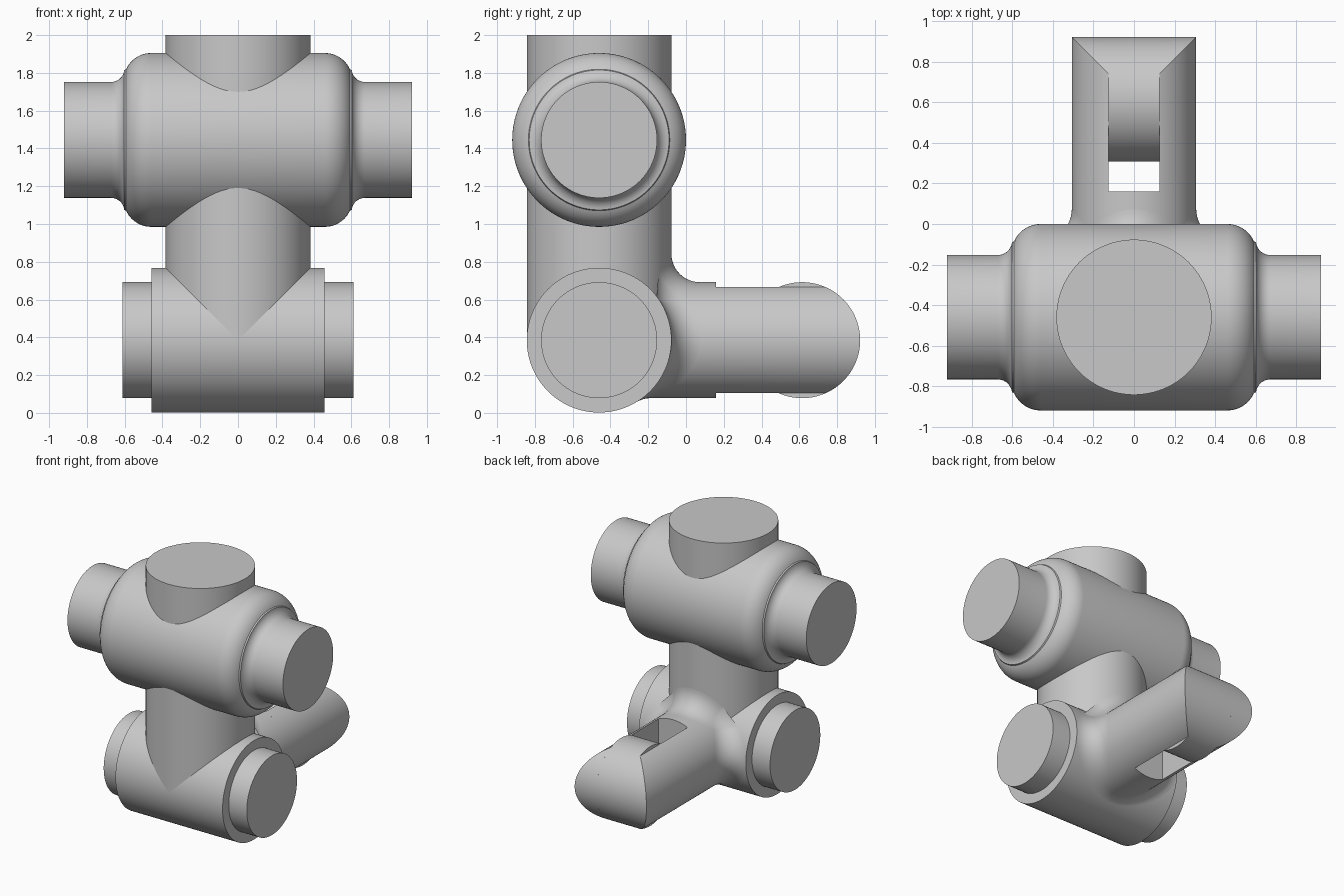
import bpy, bmesh
from math import sin, cos, pi, sqrt, acos
from mathutils import Vector

cube = bpy.data.objects.get("Cube")
if cube:
    bpy.data.objects.remove(cube, do_unlink=True)

GREY = bpy.data.materials.new("plain grey")
GREY.use_nodes = True
colour = (0.58, 0.58, 0.58, 1)
GREY.diffuse_color = colour
GREY.node_tree.nodes["Principled BSDF"].inputs["Base Color"].default_value = colour

STEM_Y = -0.46      # y of the stem and both cross pipes
LOW_Z = 0.385       # height of the lower pipe and the arm
BODY_R = 0.383      # stem and lower pipe radius
ARM_R = 0.307       # arm and end stub radius
FILLET = 0.15
SLOT_X = 0.125      # half width of the slot
SLOT_Y = 0.16
HINGE_Y = 0.615
SIDES = 128


def loft(name, sections, closed, wrap):
    """Skin equal-length point rows; closed joins row ends, wrap joins last row to first."""
    bm = bmesh.new()
    rows = [[bm.verts.new(p) for p in s] for s in sections]
    n = len(rows[0])
    for i in range(len(rows) if wrap else len(rows) - 1):
        a, b = rows[i], rows[(i + 1) % len(rows)]
        for j in range(n if closed else n - 1):
            k = (j + 1) % n
            bm.faces.new((a[j], a[k], b[k], b[j]))
    bmesh.ops.remove_doubles(bm, verts=bm.verts, dist=1e-5)
    bmesh.ops.recalc_face_normals(bm, faces=bm.faces)
    mesh = bpy.data.meshes.new(name)
    bm.to_mesh(mesh)
    bm.free()
    mesh.materials.append(GREY)
    ob = bpy.data.objects.new(name, mesh)
    bpy.context.collection.objects.link(ob)
    bpy.ops.object.select_all(action='DESELECT')
    ob.select_set(True)
    bpy.context.view_layer.objects.active = ob
    bpy.ops.object.shade_smooth_by_angle()
    return ob


def lathe(name, centre, axis, profile):
    """Revolve (distance along axis, radius) points about an axis through centre."""
    axis = Vector(axis)
    u = axis.orthogonal().normalized()
    v = axis.cross(u)
    profile = [(profile[0][0], 0)] + profile + [(profile[-1][0], 0)]
    sections = []
    for i in range(SIDES):
        t = 2 * pi * i / SIDES
        out = u * cos(t) + v * sin(t)
        sections.append([Vector(centre) + axis * d + out * r for d, r in profile])
    return loft(name, sections, False, True)


def both_ends(half):
    return [(-d, r) for d, r in reversed(half)] + half


# Upper body with rounded shoulders blending into its end stubs
shoulder = [(0.46 + 0.145 * sin(t), 0.315 + 0.145 * cos(t))
            for t in [i * 1.15 / 12 for i in range(13)]]
root = [(0.672 - 0.07 * cos(t), 0.377 - 0.07 * sin(t))
        for t in [0.1 + i * (pi / 2 - 0.1) / 10 for i in range(11)]]
lathe("upper_body", (0, STEM_Y, 1.445), (1, 0, 0),
      both_ends(shoulder + root + [(0.922, ARM_R)]))

# Stem and lower pipe
lathe("stem", (0, STEM_Y, 0), (0, 0, 1), [(LOW_Z, BODY_R), (2.0, BODY_R)])
lathe("lower_pipe", (0, STEM_Y, LOW_Z), (1, 0, 0),
      both_ends([(0.458, BODY_R), (0.458, ARM_R), (0.612, ARM_R)]))

# Rear arm up to the slot
lathe("arm", (0, 0, LOW_Z), (0, 1, 0), [(STEM_Y, ARM_R), (SLOT_Y, ARM_R)])

# Cheeks beside the slot, rounded off at the far end
half_angle = acos(SLOT_X / ARM_R)
sections = []
for i in range(65):
    t = half_angle * (i / 32 - 1)
    x, z = ARM_R * cos(t), LOW_Z + ARM_R * sin(t)
    end = HINGE_Y + x
    sections.append([(x, SLOT_Y, z), (x, end, z), (SLOT_X, end, z), (SLOT_X, SLOT_Y, z)])
cheeks = loft("arm_cheeks", sections, True, False)
cheeks.modifiers.new("Mirror", 'MIRROR').use_mirror_merge = False

# Round barrel between the cheeks
lathe("hinge_barrel", (0, HINGE_Y, LOW_Z), (1, 0, 0), both_ends([(SLOT_X, ARM_R)]))

# Fillet collar where the arm meets the stem and lower pipe
sections = []
for i in range(SIDES):
    t = 2 * pi * i / SIDES
    out = Vector((cos(t), 0, sin(t)))
    ball = out * (ARM_R + FILLET)
    on_stem = ball.z > abs(ball.x)
    offset = ball.x if on_stem else ball.z
    reach = BODY_R + FILLET
    ball.y = STEM_Y + sqrt(reach ** 2 - offset ** 2)
    core = Vector((0, STEM_Y, ball.z)) if on_stem else Vector((ball.x, STEM_Y, 0))
    to_body = (core - ball).normalized()
    arc = [ball + (-out).slerp(to_body, k / 12) * FILLET for k in range(13)]
    inner = out * 0.2 + Vector((0, arc[-1].y - 0.02, 0))
    sections.append([p + Vector((0, 0, LOW_Z)) for p in arc + [inner]])
loft("arm_fillet", sections, True, True)
